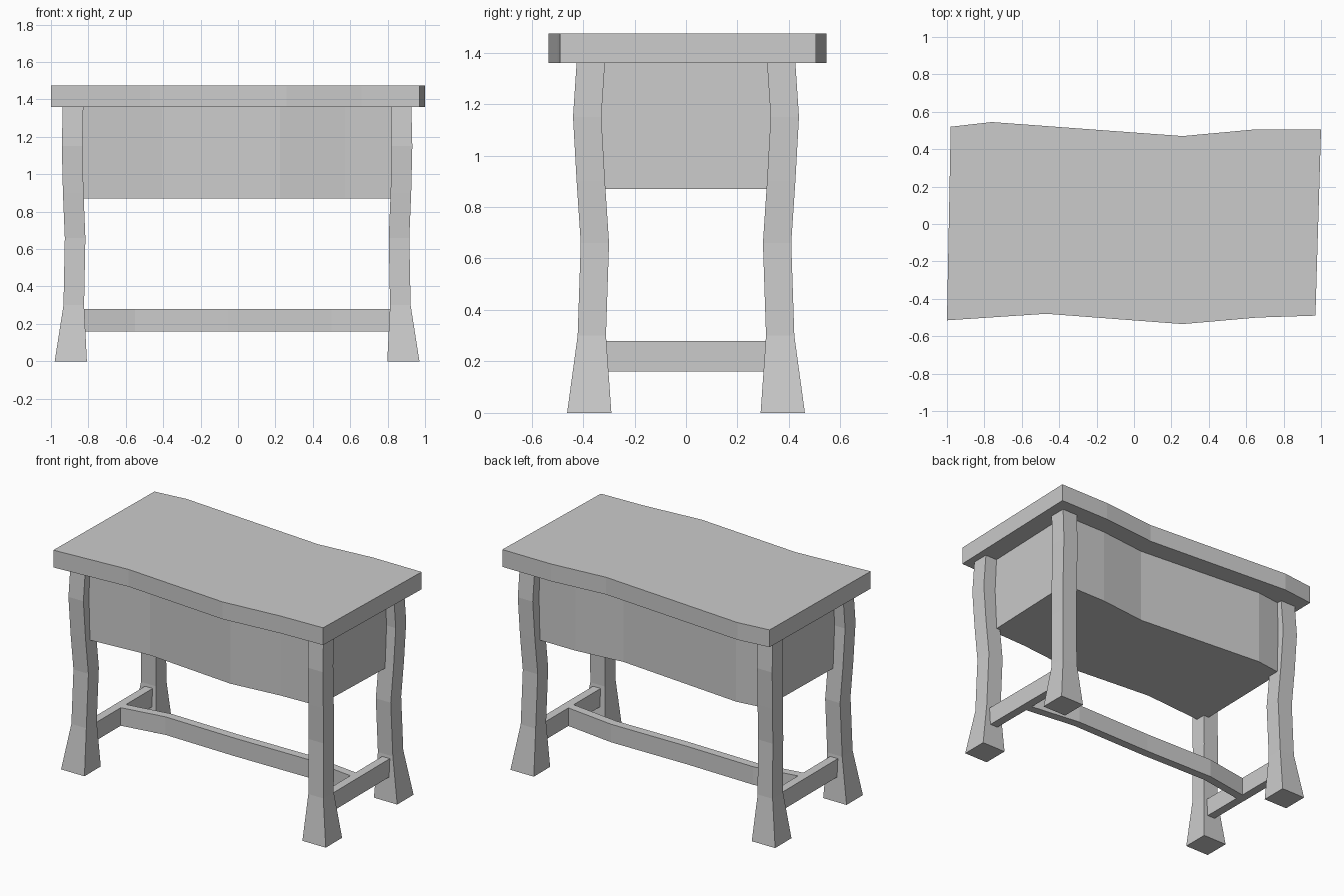
import bpy
import bmesh

cube = bpy.data.objects.get("Cube")
if cube:
    bpy.data.objects.remove(cube, do_unlink=True)

# Single plain colour
grey = bpy.data.materials.new("plain_grey")
grey.use_nodes = True
colour = (0.6, 0.6, 0.6, 1)
grey.diffuse_color = colour
grey.node_tree.nodes["Principled BSDF"].inputs["Base Color"].default_value = colour


def loft(name, rings):
    """Skin a stack of equal-sided rings and cap both ends."""
    bm = bmesh.new()
    loops = [[bm.verts.new(p) for p in ring] for ring in rings]
    for a, b in zip(loops, loops[1:]):
        for i in range(len(a)):
            j = (i + 1) % len(a)
            bm.faces.new((a[i], a[j], b[j], b[i]))
    bm.faces.new(loops[0])
    bm.faces.new(loops[-1])
    bmesh.ops.recalc_face_normals(bm, faces=bm.faces)
    mesh = bpy.data.meshes.new(name)
    bm.to_mesh(mesh)
    bm.free()
    mesh.materials.append(grey)
    obj = bpy.data.objects.new(name, mesh)
    bpy.context.collection.objects.link(obj)
    return obj


def slab(name, outline, low, high):
    return loft(name, [[(x, y, z) for x, y in outline] for z in (low, high)])


# Wavy tabletop
front = [(-1, -.515), (-.47, -.48), (.26, -.535), (.66, -.5), (.97, -.49)]
back = [(1, .505), (.64, .505), (.26, .47), (-.15, .5), (-.76, .545), (-.98, .52)]
slab("tabletop", front + back, 1.36, 1.475)

# Drawer body, following the tabletop outline further in
body = [(x * .866, y + .133) for x, y in front] + [(x * .866, y - .133) for x, y in back]
slab("drawer_body", body, .87, 1.36)

# Curved legs: height, centre x, centre y, half width
leg_path = [(0, .889, .376, .086), (.3, .873, .366, .055), (.66, .866, .354, .055),
            (.9, .876, .37, .055), (1.15, .882, .384, .055), (1.36, .877, .37, .055)]
for sx, side in ((-1, "right"), (1, "left")):
    for sy, end in ((-1, "front"), (1, "back")):
        rings = []
        for z, x, y, r in leg_path:
            cx, cy = sx * x - .005, sy * y
            rings.append([(cx - r, cy - r, z), (cx + r, cy - r, z),
                          (cx + r, cy + r, z), (cx - r, cy + r, z)])
        loft(f"{end}_{side}_leg", rings)

    # Bar joining the two legs at this end
    x, w = sx * .874, .028
    slab(f"{side}_end_bar", [(x - w, -.35), (x + w, -.35), (x + w, .35), (x - w, .35)], .16, .28)

# Bowed stretcher between the end bars
bow = [(-.86, 0), (-.55, .05), (-.05, .04), (.5, .045), (.86, 0)]
stretcher = [(x, y - .028) for x, y in bow] + [(x, y + .028) for x, y in reversed(bow)]
slab("long_stretcher", stretcher, .16, .28)
